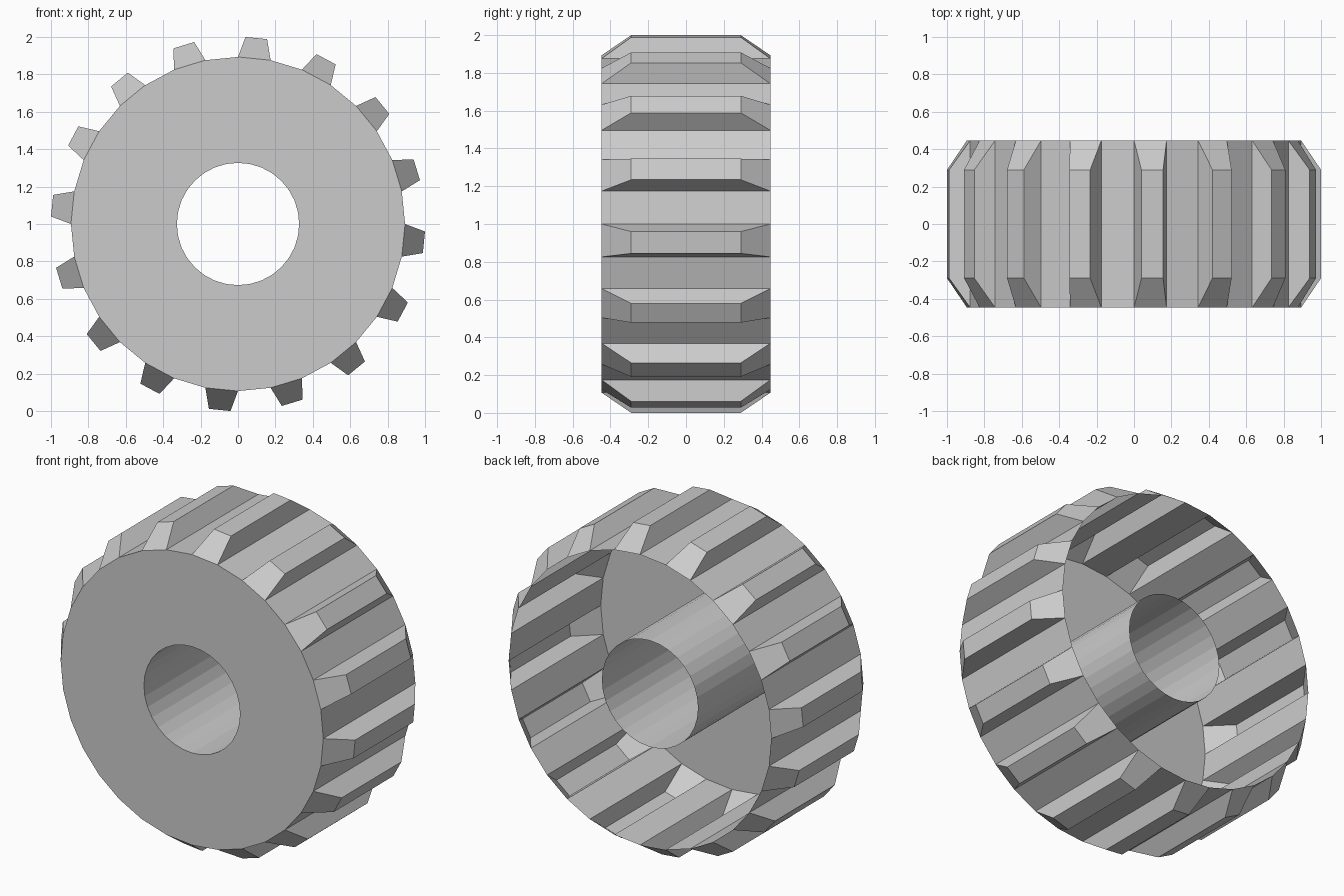
import bpy, bmesh
from math import sin, cos, radians
from mathutils import Vector

if "Cube" in bpy.data.objects:
    bpy.data.objects.remove(bpy.data.objects["Cube"])

SIDES = 32
STEP = 360 / SIDES
HALF = 0.447          # half width of the wheel
R_BASE, R_TIP, R_HOLE = 0.893, 1.0005, 0.327
CENTRE = Vector((0, 0, 1))


def pt(r, deg, y):
    """Point at radius r, clockwise angle from the top, depth y."""
    a = radians(deg)
    return Vector((r * sin(a), y, 1 + r * cos(a)))


def radial(deg):
    return pt(1, deg, 0) - CENTRE


def add_face(bm, pts, facing):
    f = bm.faces.new([bm.verts.new(p) for p in pts])
    f.normal_update()
    if f.normal.dot(facing) < 0:
        f.normal_flip()


def finish(bm, name):
    bmesh.ops.remove_doubles(bm, verts=bm.verts, dist=1e-4)
    me = bpy.data.meshes.new(name)
    bm.to_mesh(me)
    bm.free()
    ob = bpy.data.objects.new(name, me)
    bpy.context.collection.objects.link(ob)
    return ob


# Rim: thin wall whose every second side is pushed out as a hollow tooth
bm = bmesh.new()
for i in range(SIDES):
    a, b = i * STEP, (i + 1) * STEP
    mid = (a + b) / 2
    base = [pt(R_BASE, a, -HALF), pt(R_BASE, b, -HALF),
            pt(R_BASE, b, HALF), pt(R_BASE, a, HALF)]
    if i % 2:
        add_face(bm, base, radial(mid))
        continue
    tip = [pt(R_TIP, mid + s * 3.33, y)
           for s, y in ((-1, -0.29), (1, -0.29), (1, 0.29), (-1, 0.29))]
    add_face(bm, tip, radial(mid))
    for k in range(4):
        n = (k + 1) % 4
        add_face(bm, [base[k], base[n], tip[n], tip[k]], radial(mid))
finish(bm, "toothed_rim")

# Front plate: ring closing the front side only, the back stays open
bm = bmesh.new()
for i in range(SIDES):
    a, b = i * STEP, (i + 1) * STEP
    add_face(bm, [pt(R_BASE, a, -HALF), pt(R_BASE, b, -HALF),
                  pt(R_HOLE, b, -HALF), pt(R_HOLE, a, -HALF)], Vector((0, -1, 0)))
finish(bm, "front_plate")

# Axle tube: thin sleeve ending a little short of the open back
bm = bmesh.new()
for i in range(SIDES):
    a, b = i * STEP, (i + 1) * STEP
    add_face(bm, [pt(R_HOLE, a, -HALF), pt(R_HOLE, b, -HALF),
                  pt(R_HOLE, b, 0.35), pt(R_HOLE, a, 0.35)], -radial((a + b) / 2))
finish(bm, "axle_tube")
